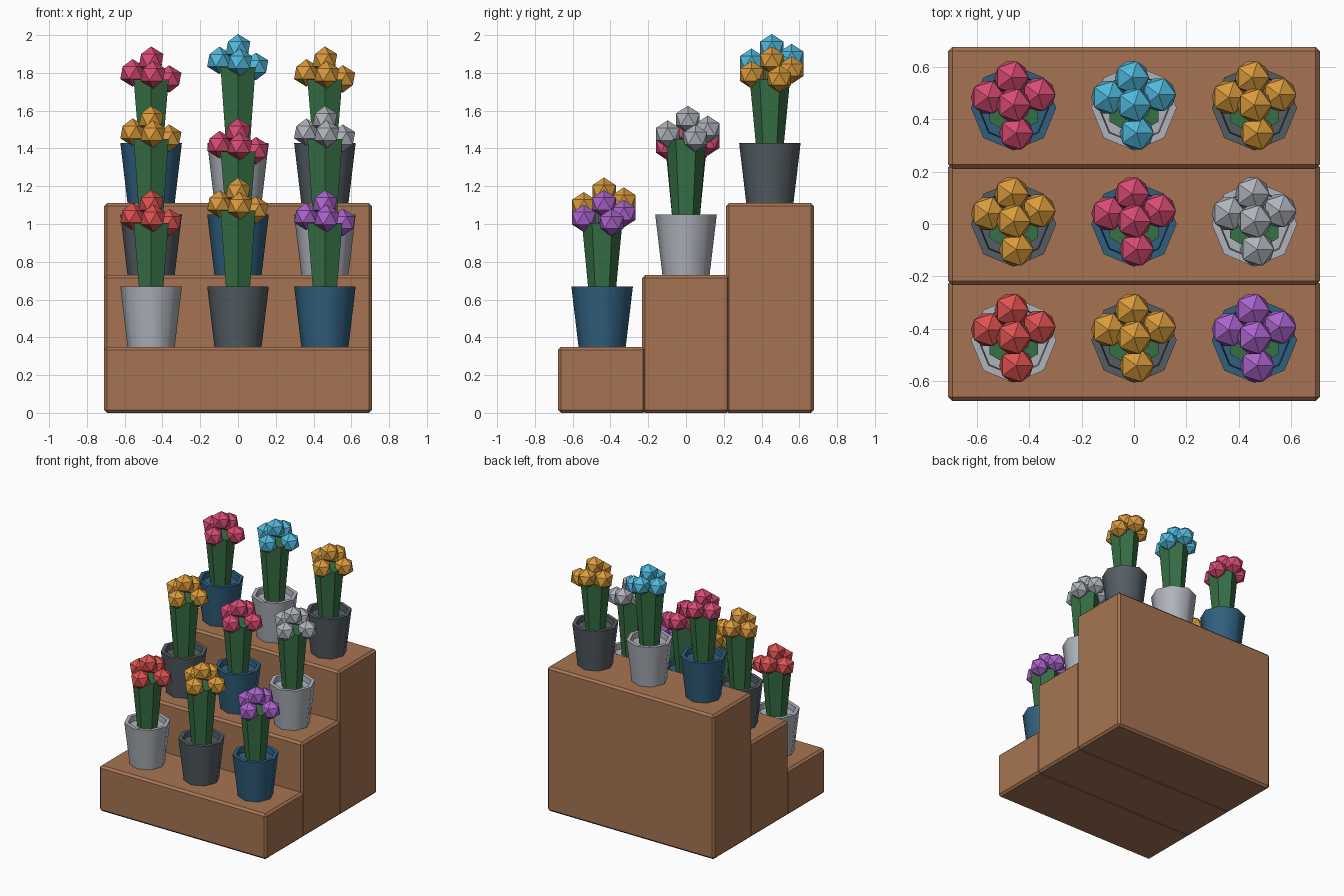
import bpy, bmesh, math
from mathutils import Matrix, Vector

cube = bpy.data.objects.get("Cube")
if cube:
    bpy.data.objects.remove(cube, do_unlink=True)


def material(name, r, g, b):
    m = bpy.data.materials.new(name)
    m.use_nodes = True
    m.diffuse_color = (r, g, b, 1)
    m.node_tree.nodes["Principled BSDF"].inputs["Base Color"].default_value = (r, g, b, 1)
    return m


WOOD = material("wood_brown", .38, .175, .085)
GREEN = material("stem_green", .037, .16, .058)
BLUE = material("pot_blue", .03, .117, .21)
LIGHT = material("light_grey", .43, .455, .50)
DARK = material("pot_dark_grey", .088, .11, .125)
PINK = material("petal_pink", .68, .07, .17)
CYAN = material("petal_cyan", .08, .485, .716)
GOLD = material("petal_gold", .70, .328, .045)
RED = material("petal_red", .716, .084, .08)
PURPLE = material("petal_purple", .402, .127, .61)


def finish(bm, name, mat, location):
    bmesh.ops.recalc_face_normals(bm, faces=bm.faces)
    mesh = bpy.data.meshes.new(name)
    bm.to_mesh(mesh)
    bm.free()
    mesh.materials.append(mat)
    ob = bpy.data.objects.new(name, mesh)
    ob.location = location
    bpy.context.collection.objects.link(ob)
    return ob


def lathe(profile, sides):
    """Capped polygonal rings, with a corner on the y axis."""
    bm = bmesh.new()
    rings = []
    for r, z in profile:
        angles = [2 * math.pi * i / sides for i in range(sides)]
        rings.append([bm.verts.new((r * math.sin(a), r * math.cos(a), z)) for a in angles])
    for lower, upper in zip(rings, rings[1:]):
        for i in range(sides):
            j = (i + 1) % sides
            bm.faces.new((lower[i], lower[j], upper[j], upper[i]))
    bm.faces.new(rings[0])
    bm.faces.new(rings[-1])
    return bm


def step(name, y, height):
    bm = bmesh.new()
    bmesh.ops.create_cube(bm, size=1, matrix=Matrix.Diagonal((1.42, .466, height, 1)))
    ob = finish(bm, name, WOOD, (0, y, height / 2))
    bevel = ob.modifiers.new("edge_bevel", "BEVEL")
    bevel.width = .016
    bevel.segments = 1


# Bloom centres measured from the pot rim
BLOOMS = [(0, .01, .437), (-.098, .04, .37), (.095, .05, .338),
          (.01, -.097, .36), (-.008, .115, .385)]


def plant(label, base, pot_mat, bloom_mat, lift):
    # Tapered pot with a sunken top
    pot = finish(lathe([(.125, 0), (.163, .32), (.135, .32), (.131, .28)], 8),
                 label + "_pot", pot_mat, base)
    for p in pot.data.polygons:
        p.use_smooth = True
    pot.data.set_sharp_from_angle(angle=math.radians(50))

    # Flaring stem bundle
    finish(lathe([(.071, .28), (.107, .655 + lift)], 6), label + "_stems", GREEN, base)

    # Faceted blooms
    bm = bmesh.new()
    for c in BLOOMS:
        place = Matrix.Translation(Vector(c) + Vector((0, 0, .32 + lift)))
        bmesh.ops.create_icosphere(bm, subdivisions=1, radius=.073, matrix=place)
    finish(bm, label + "_blooms", bloom_mat, base)


# Three display steps, each with a row of plants from right to left
ROWS = [
    ("front", -.444, .35, [(LIGHT, RED), (DARK, GOLD), (BLUE, PURPLE)]),
    ("middle", 0, .73, [(DARK, GOLD), (BLUE, PINK), (LIGHT, LIGHT)]),
    ("back", .444, 1.11, [(BLUE, PINK), (LIGHT, CYAN), (DARK, GOLD)]),
]
for row, (name, y, top, plants) in enumerate(ROWS):
    step(name + "_step", y, top)
    for col, (pot_mat, bloom_mat) in enumerate(plants):
        side = ("right", "centre", "left")[col]
        lift = .066 if (row + col) % 2 else 0
        plant(f"{name}_{side}", ((col - 1) * .46, y, top), pot_mat, bloom_mat, lift)
